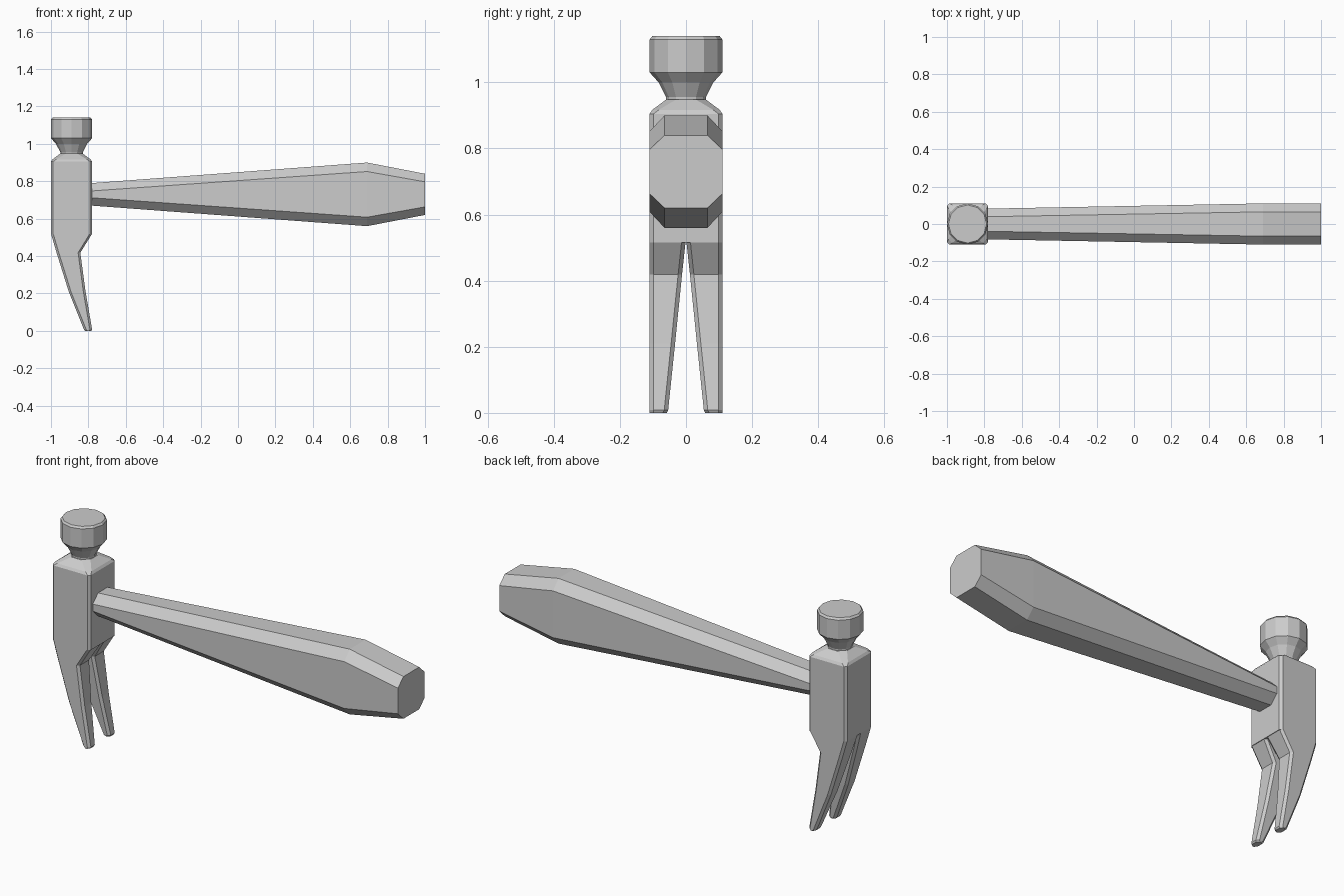
import bpy, bmesh, math

if "Cube" in bpy.data.objects:
    bpy.data.objects.remove(bpy.data.objects["Cube"])


def loft(name, rings):
    """Skin a list of equal-length point rings and cap both ends."""
    bm = bmesh.new()
    rows = [[bm.verts.new(p) for p in ring] for ring in rings]
    n = len(rows[0])
    for a, b in zip(rows, rows[1:]):
        for i in range(n):
            j = (i + 1) % n
            bm.faces.new((a[i], a[j], b[j], b[i]))
    bm.faces.new(rows[0][::-1])
    bm.faces.new(rows[-1])
    bmesh.ops.recalc_face_normals(bm, faces=bm.faces)
    mesh = bpy.data.meshes.new(name)
    bm.to_mesh(mesh)
    bm.free()
    obj = bpy.data.objects.new(name, mesh)
    bpy.context.collection.objects.link(obj)
    return obj


def chamfered(u0, u1, v0, v1, cu, cv):
    """Rectangle with cut corners, as eight (u, v) points."""
    return [(u0 + cu, v0), (u1 - cu, v0), (u1, v0 + cv), (u1, v1 - cv),
            (u1 - cu, v1), (u0 + cu, v1), (u0, v1 - cv), (u0, v0 + cv)]


CX = -0.89  # head axis

# Square head block, sloping in to the neck
block = [(0.515, 0.11, 0.012), (0.905, 0.11, 0.012),
         (0.917, 0.102, 0.02), (0.948, 0.06, 0.03)]
loft("head_block", [[(x, y, z) for x, y in chamfered(CX - h, CX + h, -h, h, c, c)]
                    for z, h, c in block])

# Round neck and striking face
poll = [(0.935, 0.06), (0.955, 0.06), (1.0, 0.083), (1.03, 0.11),
        (1.13, 0.11), (1.14, 0.102)]
SIDES = 12
loft("striking_poll", [[(CX + r * math.cos(2 * math.pi * i / SIDES),
                         r * math.sin(2 * math.pi * i / SIDES), z)
                        for i in range(SIDES)] for z, r in poll])

# Curved claw prong (z, back x, front x, inner y), mirrored across the slot
claw = [(0.52, -1.0, -0.78, 0.001), (0.418, -0.97, -0.843, 0.012),
        (0.21, -0.905, -0.815, 0.033), (0.008, -0.824, -0.78, 0.054),
        (0.0, -0.816, -0.784, 0.058)]
prong = loft("claw_prongs", [[(x, y, z) for x, y in
                              chamfered(x0, x1, y0, 0.11, 0.012, 0.012)]
                             for z, x0, x1, y0 in claw])
mirror = prong.modifiers.new("mirror", 'MIRROR')
mirror.use_axis = (False, True, False)
mirror.use_mirror_merge = False

# Eight-sided handle (x, half width, bottom z, top z, chamfer y, chamfer z)
grip = [(-0.785, 0.082, 0.67, 0.79, 0.043, 0.042),
        (0.69, 0.11, 0.56, 0.90, 0.045, 0.048),
        (1.0, 0.11, 0.62, 0.84, 0.045, 0.043)]
loft("handle", [[(x, y, z) for y, z in chamfered(-w, w, z0, z1, cy, cz)]
                for x, w, z0, z1, cy, cz in grip])
